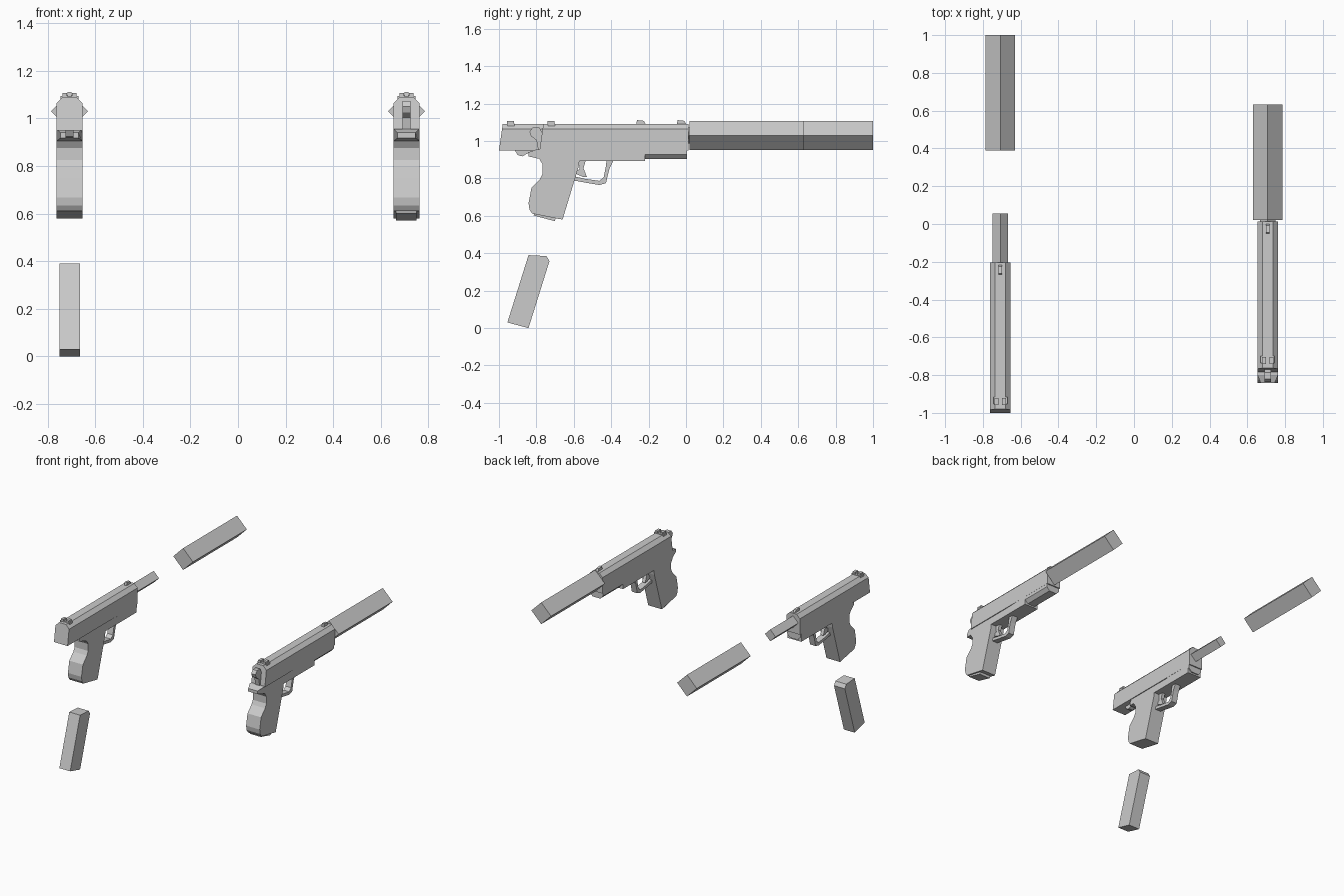
import bpy, bmesh, math
from mathutils import Matrix

if "Cube" in bpy.data.objects:
    bpy.data.objects.remove(bpy.data.objects["Cube"])


def make(name, bm):
    bmesh.ops.recalc_face_normals(bm, faces=bm.faces)
    me = bpy.data.meshes.new(name)
    bm.to_mesh(me)
    bm.free()
    ob = bpy.data.objects.new(name, me)
    bpy.context.collection.objects.link(ob)
    return ob


def loft(name, a, b):
    """Closed solid between two matching outlines."""
    bm = bmesh.new()
    va = [bm.verts.new(p) for p in a]
    vb = [bm.verts.new(p) for p in b]
    bm.faces.new(va)
    bm.faces.new(vb[::-1])
    n = len(a)
    for i in range(n):
        j = (i + 1) % n
        bm.faces.new((va[i], va[j], vb[j], vb[i]))
    return make(name, bm)


def prism(name, pts, x, half, width=None):
    """Side profile (y, z) extruded across x; width(y, z) can taper it."""
    w = width or (lambda y, z: half)
    return loft(name, [(x - w(y, z), y, z) for y, z in pts],
                [(x + w(y, z), y, z) for y, z in pts])


def box(name, x0, x1, y0, y1, z0, z1):
    return prism(name, [(y0, z0), (y1, z0), (y1, z1), (y0, z1)], (x0 + x1) / 2, (x1 - x0) / 2)


def diamond_tube(name, x, y0, y1, r, z=1.03):
    ring = [(r * math.cos(k * math.pi / 2), r * math.sin(k * math.pi / 2)) for k in range(4)]
    return loft(name, [(x + a, y0, z + b) for a, b in ring],
                [(x + a, y1, z + b) for a, b in ring])


FRAME = [(-.22, .955), (-.80, .955), (-.842, .94), (-.842, .918), (-.785, .905), (-.766, .875),
         (-.766, .825), (-.78, .797), (-.826, .75), (-.842, .668), (-.837, .635), (-.822, .612),
         (-.66, .58), (-.575, .86), (-.57, .893), (-.22, .893)]
GUARD = [(-.605, .79), (-.54, .778), (-.463, .765), (-.428, .775), (-.41, .85), (-.388, .895),
         (-.425, .895), (-.43, .855), (-.44, .807), (-.463, .787), (-.54, .798), (-.60, .812)]
TRIGGER = [(-.575, .90), (-.535, .90), (-.548, .855), (-.53, .808), (-.55, .808), (-.59, .825),
           (-.585, .84), (-.568, .85)]
HAMMER_UP = [(-.76, .95), (-.79, .95), (-.80, 1.005), (-.828, 1.025), (-.837, 1.05),
             (-.82, 1.073), (-.785, 1.073), (-.76, 1.03)]
HAMMER_BACK = [(-.80, .955), (-.915, .95), (-.90, .925), (-.875, .918), (-.845, .935), (-.80, .93)]
MAGAZINE = [(-.955, .03), (-.842, 0), (-.73, .358), (-.746, .385), (-.842, .39)]


def tang_width(y, z):
    return .037 if y < -.835 and z > .9 else .054


def pistol(tag, x, back, hammer, mag_shift, tube_y):
    # frame, guard and controls
    prism(tag + "_frame", FRAME, x, .054, tang_width)
    prism(tag + "_trigger_guard", GUARD, x, .022)
    prism(tag + "_trigger", TRIGGER, x, .012)
    prism(tag + "_hammer", hammer, x, .017)

    # slide with chamfered top and sloping rear
    sec = [(-.054, .95), (.054, .95), (.054, 1.064), (.028, 1.09), (-.028, 1.09), (-.054, 1.064)]
    loft(tag + "_slide", [(x + a, -.783 + (z - .95) * .143 - back, z) for a, z in sec],
         [(x + a, .013 - back, z) for a, z in sec])
    # housing under the muzzle
    low = [(-.053, .955), (-.053, .928), (-.03, .904), (.03, .904), (.053, .928), (.053, .955)]
    loft(tag + "_muzzle_housing", [(x + a, -.22 - back, z) for a, z in low],
         [(x + a, .005 - back, z) for a, z in low])

    # sights
    prism(tag + "_front_sight", [(-.05 - back, 1.085), (.003 - back, 1.085),
                                 (-.008 - back, 1.108), (-.045 - back, 1.112)], x, .009)
    box(tag + "_rear_sight_base", x - .037, x + .037, -.737 - back, -.70 - back, 1.075, 1.094)
    for s, side in ((-1, "left"), (1, "right")):
        box(tag + "_rear_sight_" + side, x + s * .02 - .01, x + s * .02 + .01,
            -.74 - back, -.703 - back, 1.085, 1.107)

    # barrel, suppressor and magazine
    diamond_tube(tag + "_barrel", x, -.4, .055, .042)
    diamond_tube(tag + "_suppressor", x, tube_y, tube_y + .612, .078)
    dy, dz = mag_shift
    prism(tag + "_magazine", [(y + dy, z + dz) for y, z in MAGAZINE], x, .043)


# unpacked pistol with slide locked back, and the assembled one
pistol("open", -.708, .217, HAMMER_BACK, (0, 0), .388)
pistol("closed", .708, 0, HAMMER_UP, (.14, .572), .02)
